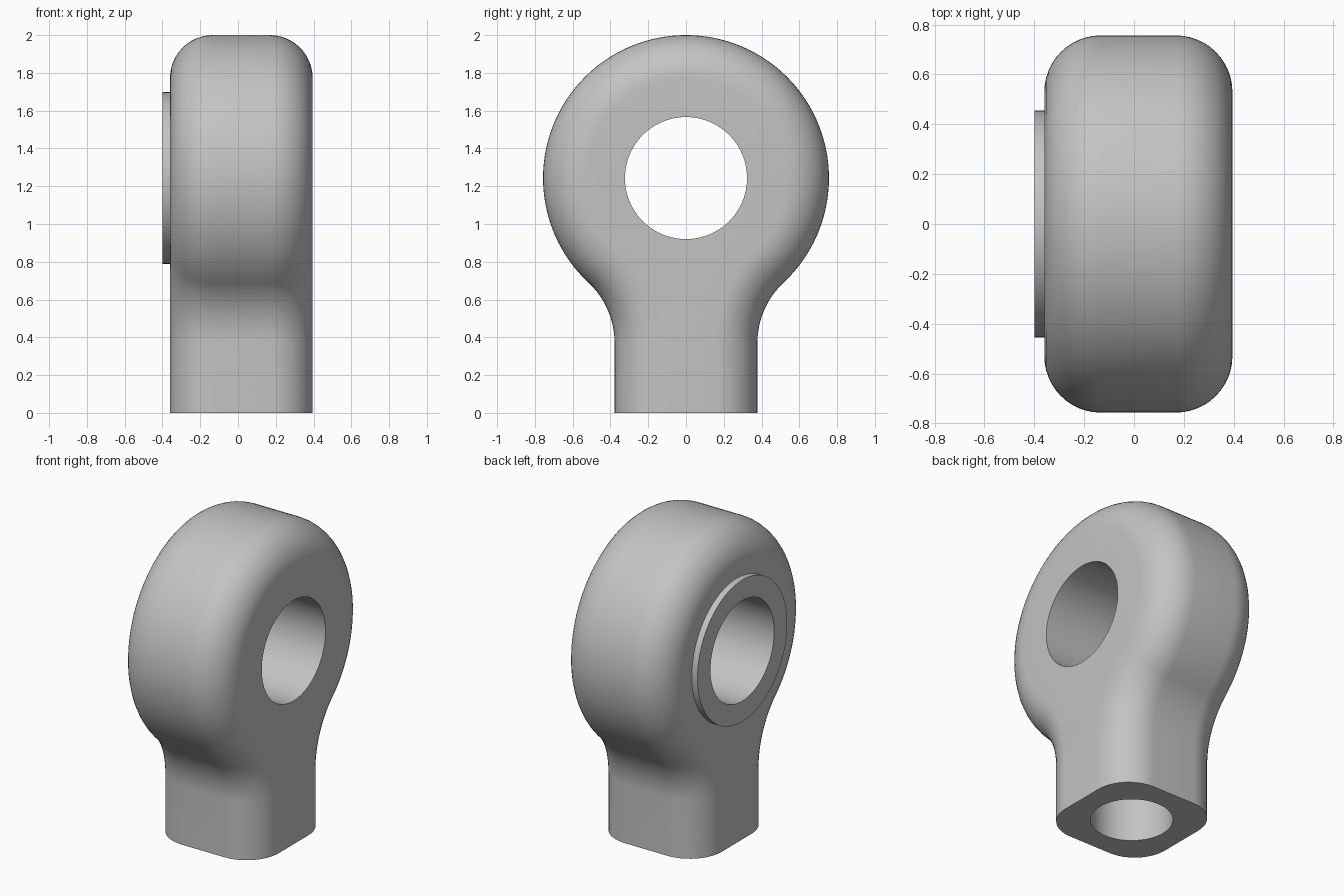
import bpy, bmesh, math
from mathutils import Matrix

if "Cube" in bpy.data.objects:
    bpy.data.objects.remove(bpy.data.objects["Cube"])

HEAD_Z, HEAD_R = 1.243, 0.757      # eye centre height and outer radius
SHANK, NECK_Z = 0.378, 0.37        # shank half width, start of neck fillet
X0, X1, ROUND = -0.36, 0.395, 0.227
# concave neck radius tangent to both shank and head
rise = HEAD_Z - NECK_Z
NECK_R = (SHANK**2 + rise**2 - HEAD_R**2) / (2 * (HEAD_R - SHANK))
NECK_A = math.atan2(rise, SHANK + NECK_R)

steel = bpy.data.materials.new("grey steel")
steel.diffuse_color = (0.55, 0.55, 0.55, 1)
steel.use_nodes = True
steel.node_tree.nodes["Principled BSDF"].inputs["Base Color"].default_value = steel.diffuse_color


def make_object(name, bm):
    bmesh.ops.recalc_face_normals(bm, faces=bm.faces[:])
    mesh = bpy.data.meshes.new(name)
    bm.to_mesh(mesh)
    bm.free()
    mesh.materials.append(steel)
    ob = bpy.data.objects.new(name, mesh)
    bpy.context.collection.objects.link(ob)
    return ob


def outline(d):
    """Eye and shank outline in (y, z), moved inward by d."""
    half = [(SHANK - d, 0.0)]
    for i in range(17):
        a = math.pi - NECK_A * i / 16
        r = NECK_R + d
        half.append((SHANK + NECK_R + r * math.cos(a), NECK_Z + r * math.sin(a)))
    for i in range(1, 49):
        a = -NECK_A + (math.pi / 2 + NECK_A) * i / 48
        half.append(((HEAD_R - d) * math.cos(a), HEAD_Z + (HEAD_R - d) * math.sin(a)))
    return half + [(-y, z) for y, z in reversed(half[:-1])]


def cylinder(name, radius, length, matrix, sides=96):
    bm = bmesh.new()
    bmesh.ops.create_cone(bm, cap_ends=True, segments=sides, radius1=radius,
                          radius2=radius, depth=length, matrix=matrix)
    return make_object(name, bm)


def combine(target, tool, operation):
    mod = target.modifiers.new(operation.lower(), 'BOOLEAN')
    mod.operation, mod.solver, mod.object = operation, 'EXACT', tool
    bpy.context.view_layer.objects.active = target
    bpy.ops.object.modifier_apply(modifier=mod.name)
    bpy.data.objects.remove(tool)


# Rounded body: outline rings stacked across the thickness
angles = [math.pi / 2 * i / 12 for i in range(13)]
side = [(ROUND * (1 - math.sin(a)), ROUND * (1 - math.cos(a))) for a in angles]
layers = [(X0 + e, d) for d, e in reversed(side)]
layers = sorted([(X0 + e, d) for d, e in side] + [(X1 - e, d) for d, e in side])
bm = bmesh.new()
rings = [[bm.verts.new((x, y, z)) for y, z in outline(d)] for x, d in layers]
for a, b in zip(rings, rings[1:]):
    for i in range(len(a) - 1):
        bm.faces.new((a[i], a[i + 1], b[i + 1], b[i]))
# Flat side faces and flat base
bm.faces.new(rings[0])
bm.faces.new(rings[-1])
bm.faces.new([r[0] for r in rings] + [r[-1] for r in reversed(rings)])
body = make_object("rod_end_body", bm)

# Raised ring on the left, through eye, and blind bore in the shank
across = Matrix.Rotation(math.pi / 2, 4, 'Y')
boss = cylinder("boss", 0.455, 0.14, Matrix.Translation((-0.33, 0, HEAD_Z)) @ across)
combine(body, boss, 'UNION')
eye = cylinder("eye_cutter", 0.323, 2, Matrix.Translation((0, 0, HEAD_Z)) @ across)
combine(body, eye, 'DIFFERENCE')
bore = cylinder("bore_cutter", 0.24, 1.3, Matrix.Translation((0.0175, 0, 0)))
combine(body, bore, 'DIFFERENCE')

# Smooth curves, crisp edges
bpy.ops.object.select_all(action='DESELECT')
body.select_set(True)
bpy.context.view_layer.objects.active = body
bpy.ops.object.shade_smooth_by_angle(angle=math.radians(30))
